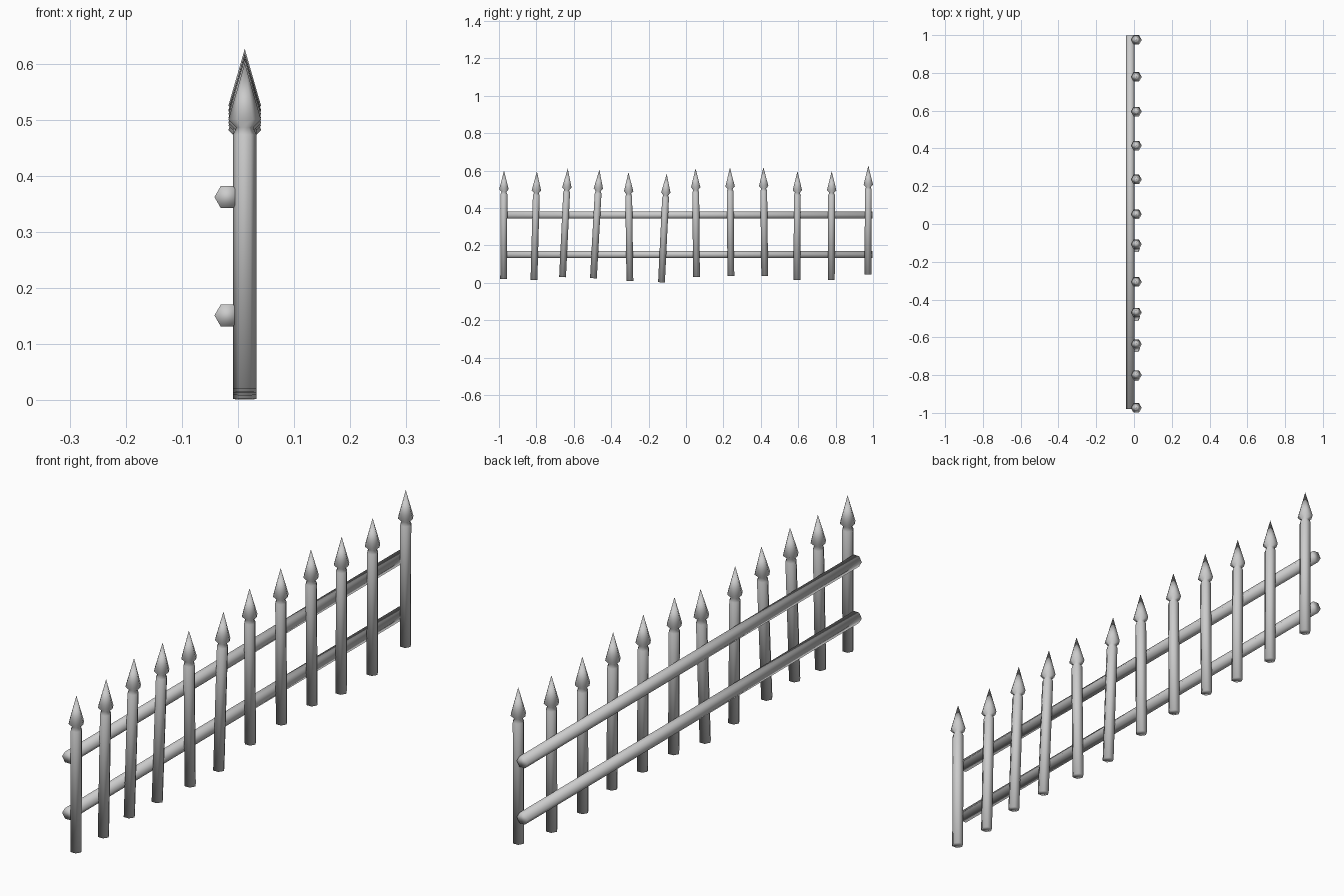
import bpy, bmesh, math
from mathutils import Matrix, Vector

if "Cube" in bpy.data.objects:
    bpy.data.objects.remove(bpy.data.objects["Cube"])

SIDES = 6


def lathe(name, rings, matrix):
    """Six-sided turned shape along local z from (radius, height) rings."""
    bm = bmesh.new()
    loops = []
    for r, z in rings:
        if r == 0:
            loops.append([bm.verts.new((0, 0, z))])
        else:
            loops.append([bm.verts.new((r * math.cos(math.tau * i / SIDES),
                                        r * math.sin(math.tau * i / SIDES), z))
                          for i in range(SIDES)])
    for a, b in zip(loops, loops[1:]):
        for i in range(SIDES):
            j = (i + 1) % SIDES
            if len(a) == 1:
                bm.faces.new((a[0], b[j], b[i]))
            elif len(b) == 1:
                bm.faces.new((a[i], a[j], b[0]))
            else:
                bm.faces.new((a[i], a[j], b[j], b[i]))
    # flat end caps
    if len(loops[0]) > 1:
        bm.faces.new(loops[0][::-1])
    if len(loops[-1]) > 1:
        bm.faces.new(loops[-1])
    for f in bm.faces:
        f.smooth = True
    bmesh.ops.recalc_face_normals(bm, faces=bm.faces)
    me = bpy.data.meshes.new(name)
    bm.to_mesh(me)
    bm.free()
    ob = bpy.data.objects.new(name, me)
    ob.matrix_world = matrix
    bpy.context.collection.objects.link(ob)
    return ob


# pickets: post, pinched neck, spear head
PICKET = [(0.021, 0), (0.021, 0.453), (0.015, 0.466), (0.029, 0.48), (0, 0.581)]
# (bottom y, tip y, bottom z)
PLACES = [(-0.975, -0.973, 0.020), (-0.813, -0.797, 0.014), (-0.660, -0.632, 0.030),
          (-0.495, -0.463, 0.024), (-0.300, -0.308, 0.009), (-0.131, -0.103, 0.002),
          (0.056, 0.051, 0.030), (0.240, 0.235, 0.035), (0.421, 0.414, 0.037),
          (0.593, 0.596, 0.015), (0.777, 0.779, 0.015), (0.973, 0.975, 0.045)]
for n, (y0, y1, z0) in enumerate(PLACES):
    tilt = math.asin((y1 - y0) / 0.581)
    lathe(f"picket_{n + 1}", PICKET,
          Matrix.Translation((0.012, y0, z0)) @ Matrix.Rotation(-tilt, 4, 'X'))

# two horizontal rails behind the pickets
for name, z in (("lower_rail", 0.151), ("upper_rail", 0.362)):
    lathe(name, [(0.0225, -0.98), (0.0225, 0.997)],
          Matrix.Translation((-0.0195, 0, z)) @ Matrix.Rotation(-math.pi / 2, 4, 'X'))
